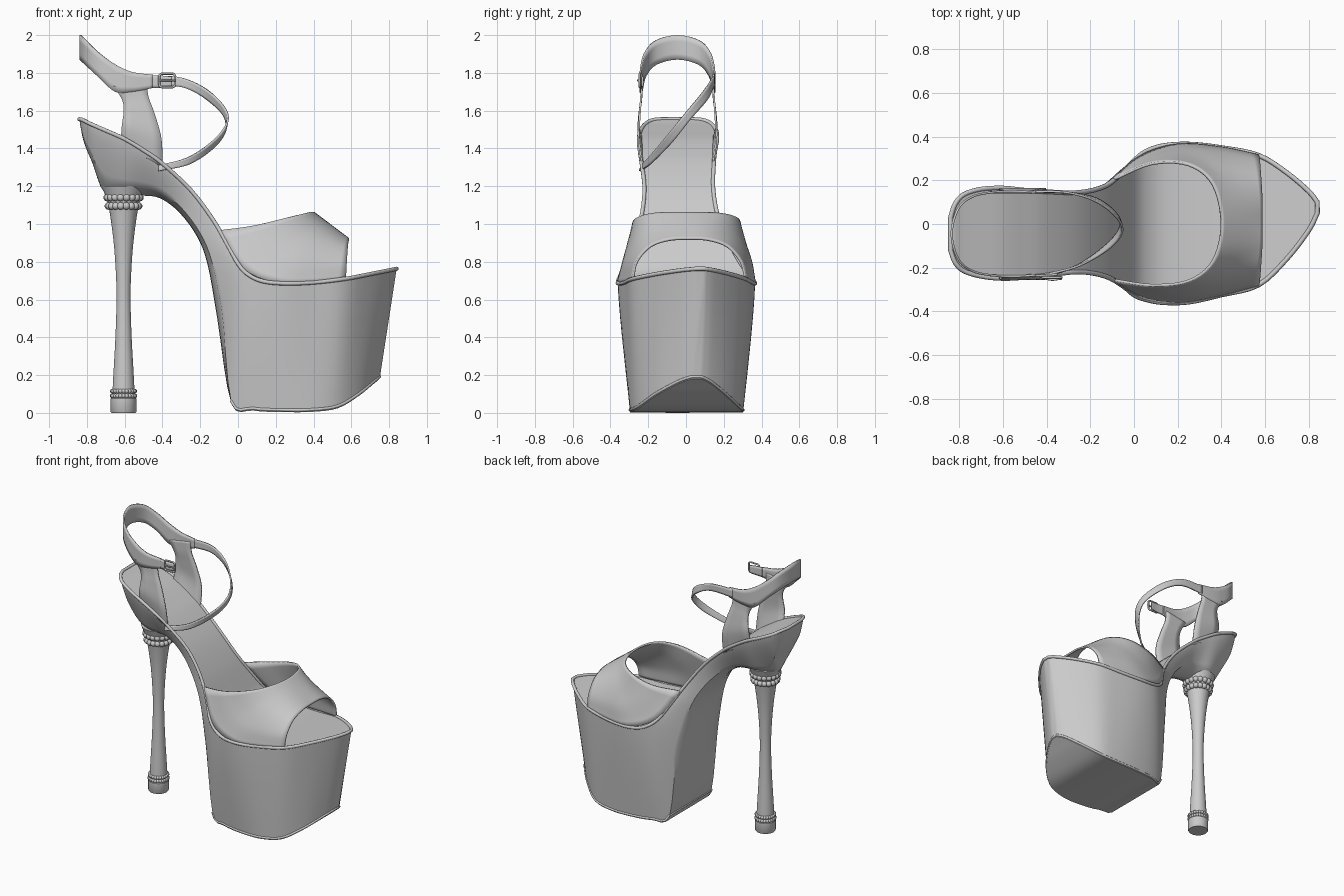
import bpy, bmesh, math
from mathutils import Vector, Matrix

if "Cube" in bpy.data.objects:
    bpy.data.objects.remove(bpy.data.objects["Cube"])

AXIS = -0.045   # y of the heel and ankle centre line


def smooth(pts, n):
    """Catmull-Rom through tuples of any length."""
    p = [Vector(q) for q in pts]
    p = [p[0] * 2 - p[1]] + p + [p[-1] * 2 - p[-2]]
    out = []
    for i in range(1, len(p) - 2):
        a, b, c, d = p[i - 1:i + 3]
        for k in range(n):
            t = k / n
            out.append(0.5 * (2 * b + (c - a) * t + (2 * a - 5 * b + 4 * c - d) * t * t
                              + (3 * b - a - 3 * c + d) * t ** 3))
    return out + [p[-2]]


def add(name, bm, angle=40, thick=0):
    bmesh.ops.recalc_face_normals(bm, faces=bm.faces)
    me = bpy.data.meshes.new(name)
    bm.to_mesh(me)
    bm.free()
    ob = bpy.data.objects.new(name, me)
    bpy.context.collection.objects.link(ob)
    if thick:
        m = ob.modifiers.new("thickness", 'SOLIDIFY')
        m.thickness, m.offset = thick, 0
    bpy.ops.object.select_all(action='DESELECT')
    ob.select_set(True)
    bpy.context.view_layer.objects.active = ob
    bpy.ops.object.shade_smooth_by_angle(angle=math.radians(angle))
    return ob


def skin(name, rows, closed=False, angle=40, thick=0):
    """Quads between rows of points; closed rows get end caps."""
    bm = bmesh.new()
    vs = [[bm.verts.new(p) for p in r] for r in rows]
    n = len(rows[0])
    for a, b in zip(vs, vs[1:]):
        for i in range(n if closed else n - 1):
            j = (i + 1) % n
            bm.faces.new((a[i], a[j], b[j], b[i]))
    if closed:
        bm.faces.new(vs[0])
        bm.faces.new(vs[-1])
    return add(name, bm, angle, thick)


def ribbon(name, edge_a, edge_b, thick, n=6, across=4):
    a, b = smooth(edge_a, n), smooth(edge_b, n)
    return skin(name, [[p.lerp(q, k / across) for p, q in zip(a, b)]
                       for k in range(across + 1)], thick=thick)


def tube(name, pts, r, closed=True):
    cu = bpy.data.curves.new(name, 'CURVE')
    cu.dimensions, cu.bevel_depth, cu.bevel_resolution = '3D', r, 2
    cu.use_fill_caps = True
    s = cu.splines.new('POLY')
    s.points.add(len(pts) - 1)
    for sp, p in zip(s.points, pts):
        sp.co = (*p, 1)
    s.use_cyclic_u = closed
    ob = bpy.data.objects.new(name, cu)
    bpy.context.collection.objects.link(ob)
    bpy.ops.object.select_all(action='DESELECT')
    ob.select_set(True)
    bpy.context.view_layer.objects.active = ob
    bpy.ops.object.convert(target='MESH')
    bpy.ops.object.shade_smooth_by_angle(angle=math.radians(50))


# Sole: heel cup, shank and platform in one loft. Stations: x, z, y left, y right
top = [(-.84, 1.555, -.12, .03), (-.82, 1.55, -.175, .09), (-.78, 1.53, -.215, .135),
       (-.7, 1.495, -.24, .16), (-.6, 1.45, -.25, .165), (-.5, 1.39, -.245, .155),
       (-.4, 1.32, -.235, .148), (-.25, 1.18, -.22, .145), (-.13, 1.02, -.24, .175),
       (-.05, .88, -.285, .24), (0, .79, -.325, .29), (.05, .735, -.345, .33),
       (.13, .697, -.36, .358), (.25, .685, -.358, .366), (.4, .69, -.325, .35),
       (.57, .71, -.28, .315), (.7, .735, -.16, .235), (.8, .755, -.03, .15),
       (.84, .763, .05, .1)]
bottom = [(-.835, 1.52, -.11, .02), (-.815, 1.43, -.14, .05), (-.77, 1.32, -.14, .06),
          (-.71, 1.17, -.09, 0), (-.61, 1.15, -.125, .045), (-.5, 1.15, -.12, .04),
          (-.41, 1.135, -.14, .06), (-.31, 1.06, -.17, .10), (-.215, .93, -.2, .14),
          (-.16, .78, -.21, .16), (-.11, .5, -.22, .2), (-.035, .05, -.24, .24),
          (.08, .012, -.275, .28), (.25, .004, -.295, .3), (.4, .006, -.29, .3),
          (.53, .025, -.25, .28), (.64, .09, -.16, .21), (.72, .155, -.04, .13),
          (.75, .18, .03, .08)]
T, B = smooth(top, 4), smooth(bottom, 4)
rings = []
for t, b in zip(T, B):
    crown = .2 * min(1, max(0, (b[1] - .05) / .4)) if b[0] < 0 else 0

    def point(s, d):   # s across 0..1, d depth 0..1
        w = t.lerp(b, d ** 1.3)
        m = t.lerp(b, d)
        return (m[0], w[2] + (w[3] - w[2]) * s, m[1])
    side = [k / 8 * (1 - crown) for k in range(9)]
    rings.append([point(s / 6, 0) for s in range(1, 6)] + [point(1, d) for d in side]
                 + [point(1 - s / 6, 1 - crown * (1 - s / 3) ** 2) for s in range(1, 6)]
                 + [point(0, d) for d in reversed(side)])
skin("sole_and_platform", rings, closed=True)

# Piping round the footbed and welt round the platform underside
tube("footbed_piping", [(p[0], p[2], p[1]) for p in T]
     + [(p[0], p[3], p[1]) for p in reversed(T)], .011)
P = B[44:]
tube("platform_welt", [(p[0], p[2], p[1] + .012) for p in P]
     + [(p[0], p[3], p[1] + .012) for p in reversed(P)], .008)

# Stiletto heel and its tip
HX = -.606


def lathe(name, prof):
    skin(name, [[(HX + r * math.cos(a * math.tau / 32), AXIS + r * math.sin(a * math.tau / 32), z)
                 for a in range(32)] for z, r in prof], closed=True)


lathe("heel_stem", smooth([(.08, .06), (.2, .054), (.4, .043), (.6, .037), (.75, .041),
                           (.9, .052), (1.04, .07), (1.12, .086), (1.2, .115)], 4))
lathe("heel_tip", [(0, .064), (.006, .068), (.076, .068), (.082, .062)])

# Bead rings on the heel
bm = bmesh.new()
for z, ring, r, n in [(1.14, .088, .02, 18), (1.095, .081, .02, 18),
                      (.115, .06, .012, 24), (.09, .061, .012, 24)]:
    for k in range(n):
        a = math.tau * k / n
        m = Matrix.Translation((HX + ring * math.cos(a), AXIS + ring * math.sin(a), z))
        bmesh.ops.create_uvsphere(bm, u_segments=10, v_segments=7, radius=r, matrix=m)
add("heel_beads", bm, 60)

# Open-toe vamp: ruled from throat edge to toe edge, pulled onto the rim at both sides
throat = smooth([(-.1, -.255, .965), (.08, -.28, .99), (.25, -.26, 1.03), (.36, -.17, 1.055),
                 (.4, 0, 1.06), (.36, .18, 1.055), (.25, .27, 1.03), (.08, .275, .99),
                 (-.1, .2, .965)], 5)
toe = smooth([(.57, -.28, .71), (.575, -.26, .8), (.58, -.19, .88), (.585, -.09, .915),
              (.585, .02, .92), (.585, .12, .915), (.58, .22, .88), (.575, .29, .8),
              (.57, .315, .71)], 5)
rim_l = smooth([(-.1, -.255, .965), (.02, -.33, .77), (.2, -.36, .69), (.4, -.325, .69),
                (.57, -.28, .71)], 4)
rim_r = smooth([(-.1, .2, .965), (.02, .305, .77), (.2, .364, .69), (.4, .35, .69),
                (.57, .315, .71)], 4)
rows = []
for j, (l, r) in enumerate(zip(rim_l, rim_r)):
    v = j / (len(rim_l) - 1)
    cl, cr = l - throat[0].lerp(toe[0], v), r - throat[-1].lerp(toe[-1], v)
    row = []
    for i, (a, b) in enumerate(zip(throat, toe)):
        u = i / (len(toe) - 1)
        row.append(a.lerp(b, v) + cl * max(0, 1 - 2.2 * u) ** 2
                   + cr * max(0, 1 - 2.2 * (1 - u)) ** 2)
    rows.append(row)
skin("toe_vamp", rows, thick=.012)

# Ankle band: x, distance from axis, top z, bottom z; mirrored around the back
half = [(-.45, .19, 1.79, 1.72), (-.56, .195, 1.805, 1.7), (-.65, .19, 1.845, 1.7),
        (-.74, .17, 1.91, 1.78), (-.805, .115, 1.972, 1.842)]
path = ([(x, AXIS - d, a, b) for x, d, a, b in half] + [(-.835, AXIS, 2.0, 1.87)]
        + [(x, AXIS + d, a, b) for x, d, a, b in reversed(half)])
ribbon("ankle_band", [(x, y, a) for x, y, a, b in path], [(x, y, b) for x, y, a, b in path], .01)

# Side panels from footbed up to the band
panel_back = [(-.62, .185, 1.43), (-.615, .205, 1.52), (-.605, .2, 1.6), (-.615, .192, 1.66),
              (-.66, .19, 1.73)]
panel_front = [(-.4, .185, 1.3), (-.405, .205, 1.45), (-.44, .2, 1.58), (-.475, .192, 1.68),
               (-.48, .19, 1.76)]
for s, label in ((-1, "near"), (1, "far")):
    ribbon("ankle_panel_" + label, [(x, AXIS + s * d, z) for x, d, z in panel_back],
           [(x, AXIS + s * d, z) for x, d, z in panel_front], .01)

# Front strap sweeping from the far panel down to the near rim
ribbon("front_strap",
       [(-.48, .148, 1.785), (-.3, .143, 1.775), (-.15, .09, 1.7), (-.055, -.01, 1.58),
        (-.1, -.1, 1.47), (-.25, -.19, 1.36), (-.42, -.235, 1.31)],
       [(-.48, .148, 1.725), (-.3, .143, 1.725), (-.16, .11, 1.655), (-.065, .02, 1.55),
        (-.1, -.07, 1.435), (-.25, -.185, 1.32), (-.42, -.245, 1.28)], .01, 8)

# Buckle tab, frame and prong
ribbon("buckle_tab", [(-.47, -.235, 1.788), (-.4, -.235, 1.785), (-.35, -.23, 1.78)],
       [(-.47, -.235, 1.72), (-.4, -.235, 1.722), (-.35, -.23, 1.728)], .01)
frame = []
for sx, sz, a0 in ((1, 1, 0), (-1, 1, 90), (-1, -1, 180), (1, -1, 270)):
    for k in range(5):
        a = math.radians(a0 + k * 22.5)
        frame.append((-.375 + sx * .026 + .016 * math.cos(a), -.245,
                      1.76 + sz * .02 + .016 * math.sin(a)))
tube("buckle_frame", frame, .006)
tube("buckle_prong", [(-.417, -.248, 1.76), (-.375, -.256, 1.76), (-.33, -.25, 1.76)], .005, False)
